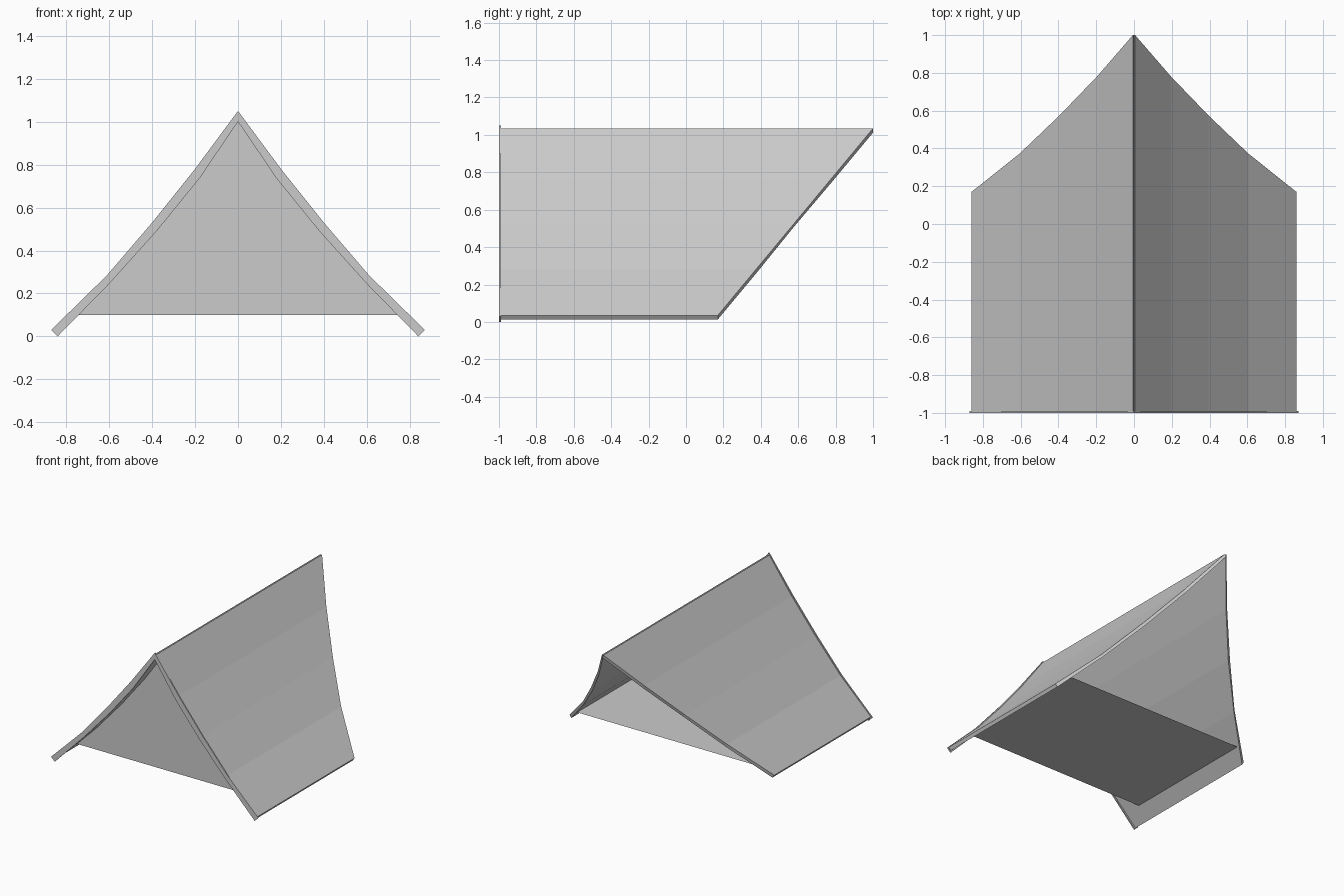
import bpy

if "Cube" in bpy.data.objects:
    bpy.data.objects.remove(bpy.data.objects["Cube"])

# One plain grey for the whole shelter
grey = bpy.data.materials.new("plain grey")
grey.use_nodes = True
colour = (0.6, 0.6, 0.6, 1)
grey.diffuse_color = colour
grey.node_tree.nodes["Principled BSDF"].inputs["Base Color"].default_value = colour

# Half profiles (x, z) from ridge to eave
TRIM_OUT = [(0, 1.05), (.2, .78), (.4, .53), (.61, .285), (.87, .03)]
TRIM_IN = [(0, 1.0), (.18, .735), (.375, .495), (.6, .245), (.84, 0)]
ROOF_OUT = [(.006, 1.035), (.195, .772), (.395, .522), (.605, .28), (.86, .035)]
ROOF_IN = [(0, 1.012), (.185, .75), (.38, .505), (.6, .257), (.845, .013)]
FRONT, GABLE_Y, FLOOR_Z, FLOOR_X = -1, -.85, .1, .757


def back_y(z):
    """Slanted rear edge of the roof."""
    return .17 + (z - .035) * .83


def add_object(name, verts, faces):
    mesh = bpy.data.meshes.new(name)
    mesh.from_pydata(verts, [], faces)
    mesh.materials.append(grey)
    obj = bpy.data.objects.new(name, mesh)
    bpy.context.collection.objects.link(obj)
    return obj


def curved_slab(name, outer, inner, front, backs, side):
    """Sweep a banded half profile from the front to a per-point back depth."""
    verts = []
    for (xo, zo), (xi, zi), back in zip(outer, inner, backs):
        verts += [(side * xo, front, zo), (side * xo, back, zo),
                  (side * xi, back, zi), (side * xi, front, zi)]
    faces = [(0, 1, 2, 3)]
    for ring in range(len(outer) - 1):
        a = ring * 4
        for k in range(4):
            n = (k + 1) % 4
            faces.append((a + k, a + k + 4, a + n + 4, a + n))
    end = len(verts) - 4
    faces.append((end + 3, end + 2, end + 1, end))
    if side > 0:
        faces = [f[::-1] for f in faces]
    return add_object(name, verts, faces)


# Roof slopes and thin front trim boards
for side, label in ((1, "left"), (-1, "right")):
    curved_slab(label + "_roof_slope", ROOF_OUT, ROOF_IN, FRONT + .01,
                [back_y(z) for _, z in ROOF_OUT], side)
    curved_slab(label + "_front_trim", TRIM_OUT, TRIM_IN, FRONT,
                [FRONT + .01] * len(TRIM_OUT), side)

# Recessed gable wall following the underside of the roof
half = ROOF_IN[:-1] + [(FLOOR_X, FLOOR_Z)]
outline = [(-x, z) for x, z in half[:0:-1]] + half
add_object("gable_wall", [(x, GABLE_Y, z) for x, z in outline],
           [tuple(reversed(range(len(outline))))])

# Flat floor, ending at the slanted rear opening
rear = back_y(FLOOR_Z)
add_object("floor", [(-FLOOR_X, GABLE_Y, FLOOR_Z), (FLOOR_X, GABLE_Y, FLOOR_Z),
                     (FLOOR_X, rear, FLOOR_Z), (-FLOOR_X, rear, FLOOR_Z)], [(0, 1, 2, 3)])
